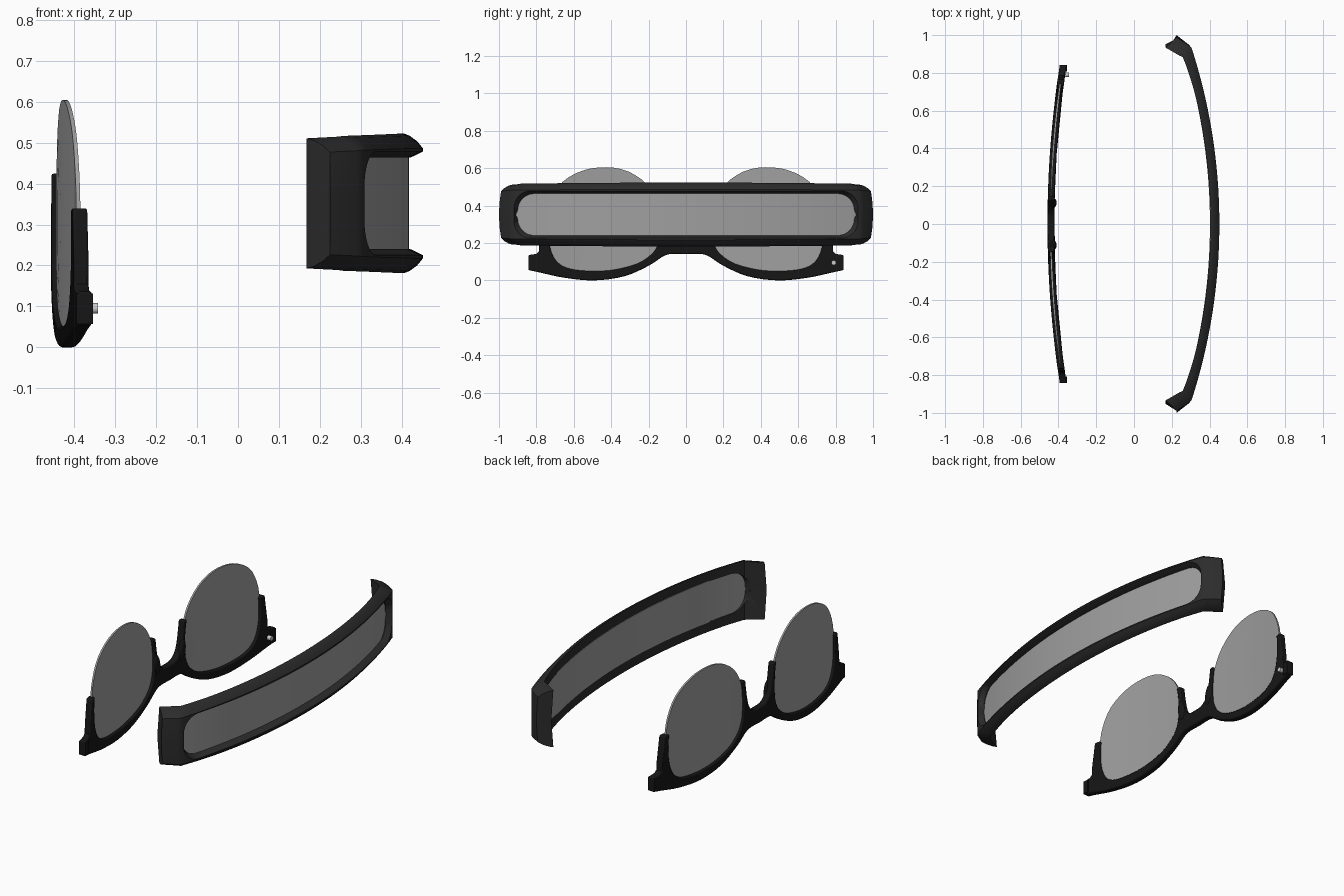
import bpy, bmesh, math

if "Cube" in bpy.data.objects:
    bpy.data.objects.remove(bpy.data.objects["Cube"])


def material(name, rgba):
    m = bpy.data.materials.new(name)
    m.diffuse_color = rgba
    m.use_nodes = True
    m.node_tree.nodes["Principled BSDF"].inputs["Base Color"].default_value = m.diffuse_color
    return m


BLACK = material("black_plastic", (0.008, 0.008, 0.008, 1))
DARK = material("dark_plastic", (0.025, 0.025, 0.025, 1))
TINT = material("tinted_lens", (0.35, 0.35, 0.35, 0.65))
METAL = material("pin_metal", (0.6, 0.6, 0.6, 1))


def smooth(ob, angle=35):
    bpy.ops.object.select_all(action='DESELECT')
    ob.select_set(True)
    bpy.context.view_layer.objects.active = ob
    bpy.ops.object.shade_smooth_by_angle(angle=math.radians(angle))


def make(name, verts, faces, mat):
    me = bpy.data.meshes.new(name)
    me.from_pydata(verts, [], faces)
    bm = bmesh.new()
    bm.from_mesh(me)
    bmesh.ops.recalc_face_normals(bm, faces=bm.faces)
    bm.to_mesh(me)
    bm.free()
    me.materials.append(mat)
    ob = bpy.data.objects.new(name, me)
    bpy.context.collection.objects.link(ob)
    return ob


def sweep(name, rings, mat):
    """Skin a list of equal closed rings and cap both ends."""
    n = len(rings[0])
    verts = [p for r in rings for p in r]
    faces = [(i*n + j, i*n + (j+1) % n, (i+1)*n + (j+1) % n, (i+1)*n + j)
             for i in range(len(rings)-1) for j in range(n)]
    faces += [tuple(range(n)), tuple((len(rings)-1)*n + j for j in range(n))]
    return make(name, verts, faces, mat)


def spline(pts, steps=4, closed=False):
    """Catmull-Rom curve through 2D points."""
    n, out = len(pts), []
    for i in range(n if closed else n-1):
        k = [(i+d) % n if closed else min(max(i+d, 0), n-1) for d in (-1, 0, 1, 2)]
        a, b, c, d = (pts[j] for j in k)
        for s in range(steps):
            t = s/steps
            out.append(tuple(0.5*(2*b[q] + (c[q]-a[q])*t + (2*a[q]-5*b[q]+4*c[q]-d[q])*t*t
                                  + (3*b[q]-a[q]-3*c[q]+d[q])*t**3) for q in (0, 1)))
    return out if closed else out + [pts[-1]]


# ---------- visor ----------
ZC, R = 0.352, 3.03


def arc(y):
    return 0.452 - R + math.sqrt(R*R - y*y)


def band_ring(outer, inner, h, bulge=0.0):
    half = [(0, .4), (0, .79), (.3, .89), (.7, .97), (1, 1)]
    prof = [(d, -z) for d, z in half[::-1]] + [(0, 0)] + half + [(1, 0)]
    ring = []
    for d, z in prof:
        x = outer[0] + (inner[0]-outer[0])*d
        y = outer[1] + (inner[1]-outer[1])*d
        y -= math.copysign(bulge*z*z, y)
        ring.append((x, y, ZC + z*h))
    return ring


rings = []
N = 40
for i in range(N+1):
    t = -1 + 2*i/N
    yo, yi = t*0.93, t*0.884
    rings.append(band_ring((arc(yo), yo), (arc(yi) - 0.047 - 0.015*t**6, yi), 0.171 - 0.006*t*t))
for s in (-1, 1):
    tail = [band_ring((.292, s*.948), (.243, s*.894), .163, .004),
            band_ring((.225, s*1.0), (.167, s*.952), .159, .018)]
    rings = tail[::-1] + rings if s < 0 else rings + tail
visor = sweep("visor_frame", rings, DARK)


def window_rings(levels, radius):
    """levels: (depth offset, half height, half length), follows the visor arc."""
    us = [1 - (1 - math.cos(a*math.pi/16))*radius/.9 for a in range(9)][::-1]
    us = [0.05*k for k in range(18) if 0.05*k < us[0]-.01] + us
    us = [-u for u in us[:0:-1]] + us
    out = []
    for u in us:
        up, down = [], []
        for off, h, ln in levels:
            y, e = u*ln, (1-abs(u))*ln
            hh = h if e >= radius else h - radius + math.sqrt(max(0, radius**2 - (radius-e)**2))
            up.append((arc(y) + off, y, ZC + hh))
            down.append((arc(y) + off, y, ZC - hh))
        out.append(up + down[::-1])
    return out


cutter = sweep("window_cutter", window_rings(
    [(.02, .136, .933), (-.03, .112, .9), (-.12, .112, .9)], .09), DARK)
cutter.hide_render = True
mod = visor.modifiers.new("window", 'BOOLEAN')
mod.object, mod.operation, mod.solver = cutter, 'DIFFERENCE', 'EXACT'
bpy.context.view_layer.update()
cut = bpy.data.meshes.new_from_object(visor.evaluated_get(bpy.context.evaluated_depsgraph_get()))
visor.modifiers.clear()
visor.data = cut
bpy.data.objects.remove(cutter)
smooth(visor)

# curved pane set into the window
pane = sweep("visor_pane", window_rings([(-.034, .116, .908), (-.05, .116, .908)], .02), TINT)
smooth(pane)


# ---------- half-rim glasses ----------
def bow(y):
    return -0.441 + 0.092*y*y


# frame: one half outline, mirrored across y = 0
half = spline([(0, .225), (.05, .23), (.09, .265), (.11, .33), (.125, .425)])
half += spline([(.15, .425), (.138, .35), (.138, .24), (.155, .18), (.19, .135), (.26, .09),
                (.38, .058), (.5, .05), (.62, .062), (.69, .1), (.725, .17), (.735, .26), (.73, .34)])
half += [(.765, .34), (.785, .2), (.787, .155), (.8, .142), (.843, .135), (.843, .055)]
half += spline([(.78, .042), (.65, .014), (.49, 0), (.33, .022), (.2, .078), (.12, .13),
                (.07, .142), (0, .14)])
outline = half + [(-y, z) for y, z in half[-2:0:-1]]
frame = sweep("glasses_frame", [[(bow(y) + o, y, z) for y, z in outline] for o in (-.017, .019)], BLACK)
bev = frame.modifiers.new("soft_edges", 'BEVEL')
bev.width, bev.segments, bev.limit_method = .006, 2, 'ANGLE'
bev.angle_limit = math.radians(50)
smooth(frame, 40)

# lenses: bowed discs made from concentric rings
lens = spline([(.425, .605), (.55, .588), (.66, .527), (.72, .43), (.742, .32), (.735, .2), (.7, .105),
               (.63, .06), (.5, .045), (.38, .053), (.26, .085), (.18, .135), (.138, .21),
               (.13, .3), (.15, .42), (.21, .515), (.31, .583)], 3, True)
for s, side in ((1, "right"), (-1, "left")):
    rings = []
    for o, ks in ((-.005, (.02, .35, .7, 1)), (.005, (1, .7, .35, .02))):
        for k in ks:
            pts = [(.44 + (y-.44)*k, .32 + (z-.32)*k) for y, z in lens]
            rings.append([(bow(y) + o, s*y, z) for y, z in pts])
    smooth(sweep(side + "_lens", rings, TINT))

    # nose pad
    bpy.ops.mesh.primitive_uv_sphere_add(segments=16, ring_count=10, radius=1,
                                         location=(-.424, s*.112, .27))
    pad = bpy.context.object
    pad.name = side + "_nose_pad"
    pad.scale = (.014, .024, .06)
    pad.rotation_euler = (-s*.15, 0, 0)
    pad.data.materials.append(BLACK)
    smooth(pad, 60)

    # end block at the temple
    bpy.ops.mesh.primitive_cube_add(size=1, location=(-.375, s*.825, .094))
    block = bpy.context.object
    block.name = side + "_end_block"
    block.scale = (.04, .034, .074)
    block.data.materials.append(BLACK)

# hinge pin, on one side only
bpy.ops.mesh.primitive_cylinder_add(vertices=16, radius=.013, depth=.03,
                                    location=(-.358, .79, .095), rotation=(0, math.pi/2, 0))
pin = bpy.context.object
pin.name = "hinge_pin"
pin.data.materials.append(METAL)
smooth(pin)
